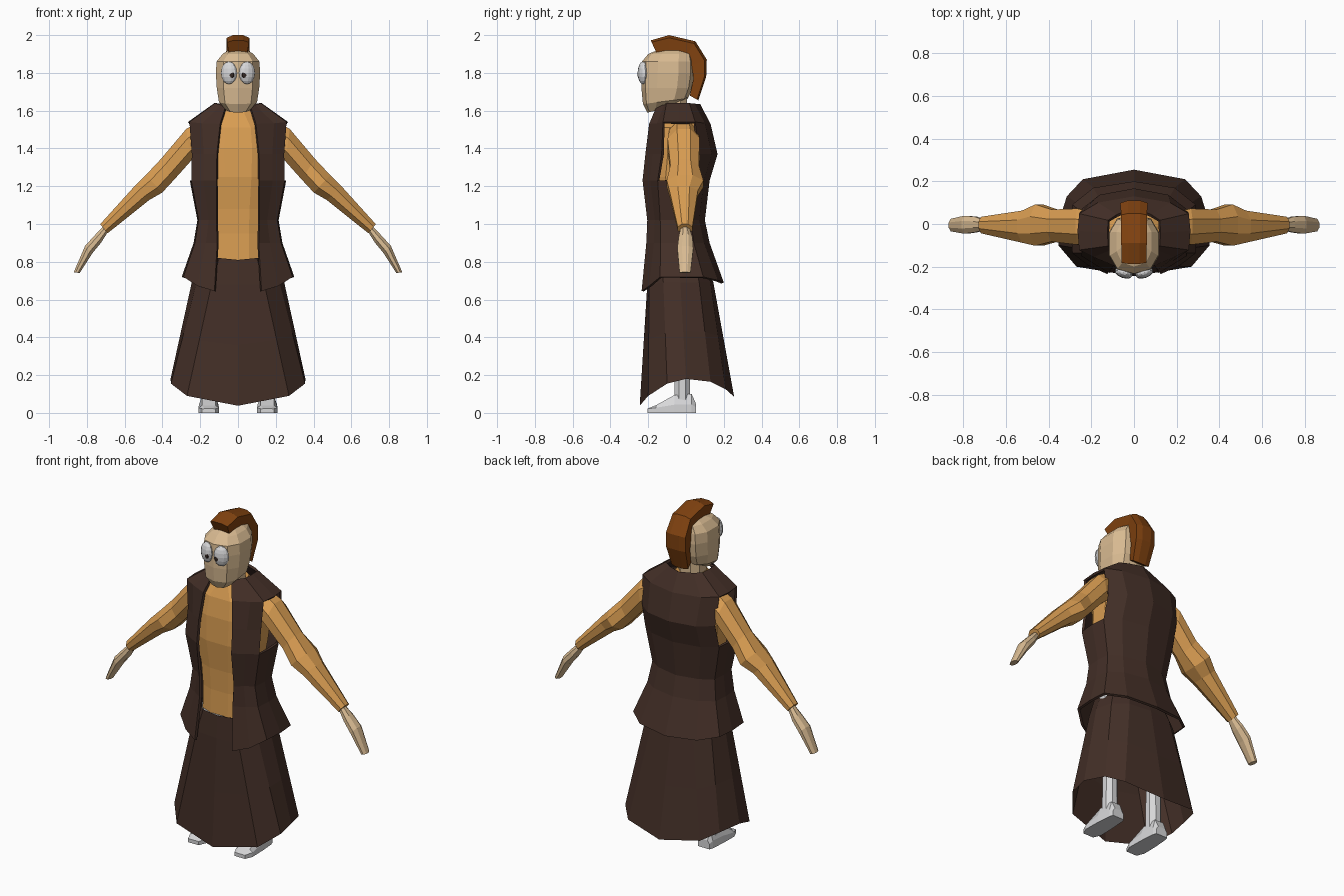
import bpy, bmesh, math
from mathutils import Vector

if "Cube" in bpy.data.objects:
    bpy.data.objects.remove(bpy.data.objects["Cube"])


def material(name, rgb):
    m = bpy.data.materials.new(name)
    m.diffuse_color = (*rgb, 1)
    m.use_nodes = True
    m.node_tree.nodes["Principled BSDF"].inputs["Base Color"].default_value = m.diffuse_color
    return m


BROWN = material("dark brown cloth", (0.056, 0.028, 0.020))
ORANGE = material("orange cloth", (0.70, 0.34, 0.085))
SKIN = material("tan skin", (0.70, 0.50, 0.29))
HAIR = material("rust hair", (0.22, 0.055, 0.005))
WHITE = material("pale grey", (0.68, 0.68, 0.69))
PUPIL = material("dark pupil", (0.035, 0.022, 0.018))


def loft(name, rings, mat, closed=True, caps=True, skip=(), solid=0):
    """Skin a list of equal-length point rings; skip holds (row, column) gaps."""
    bm = bmesh.new()
    rows = [[bm.verts.new(p) for p in r] for r in rings]
    n = len(rows[0])
    for i in range(len(rows) - 1):
        for j in range(n if closed else n - 1):
            if (i, j) not in skip:
                k = (j + 1) % n
                bm.faces.new((rows[i][j], rows[i][k], rows[i + 1][k], rows[i + 1][j]))
    if caps:
        bm.faces.new(rows[0][::-1])
        bm.faces.new(rows[-1])
    bmesh.ops.recalc_face_normals(bm, faces=bm.faces)
    me = bpy.data.meshes.new(name)
    bm.to_mesh(me)
    bm.free()
    me.materials.append(mat)
    ob = bpy.data.objects.new(name, me)
    bpy.context.collection.objects.link(ob)
    if solid:
        mod = ob.modifiers.new("thickness", 'SOLIDIFY')
        mod.thickness = solid
        mod.offset = -1
    return ob


def oval(z, rx, y0, y1, n=10, tilt=0.0, sq=0.8):
    """Horizontal, slightly squared oval between y0 and y1; tilt raises the back."""
    pts = []
    for k in range(n):
        a = 2 * math.pi * (k + 0.5) / n
        c, s = math.cos(a), math.sin(a)
        c, s = (math.copysign(abs(v) ** sq, v) for v in (c, s))
        pts.append((rx * c, (y0 + y1) / 2 + (y1 - y0) / 2 * s, z + tilt * s))
    return pts


def limb_ring(side, top, bottom, y0, y1, n=8):
    """Ring across a limb, from its upper edge point to its lower edge point (x, z)."""
    t, b = Vector((top[0], 0, top[1])), Vector((bottom[0], 0, bottom[1]))
    pts = []
    for k in range(n):
        a = 2 * math.pi * (k + 0.5) / n
        p = (t + b) / 2 + (t - b) / 2 * math.cos(a) * 1.05
        pts.append((side * p.x, (y0 + y1) / 2 + (y1 - y0) / 2 * math.sin(a) * 1.05, p.z))
    return pts


def mirrored(half):
    """Full row from a right half running front to back centre."""
    return [(-x, y, z) for x, y, z in half] + [p for p in half[-2::-1]]


# Shirt torso
loft("shirt", [oval(z, rx, y0, y1, 12) for z, rx, y0, y1 in (
    (0.81, 0.17, -0.185, 0.08), (0.95, 0.17, -0.18, 0.07), (1.08, 0.18, -0.185, 0.07),
    (1.25, 0.21, -0.205, 0.09), (1.40, 0.22, -0.20, 0.12), (1.51, 0.20, -0.18, 0.10),
    (1.60, 0.08, -0.14, 0.04))], ORANGE)

# Skirt: waist, hip and uneven hem, with one row in between
waist = [(0, -.192, .81), (.10, -.190, .82), (.17, -.13, .83), (.185, -.05, .83),
         (.17, .04, .83), (.10, .085, .83), (0, .09, .83)]
hip = [(0, -.205, .68), (.14, -.195, .68), (.22, -.12, .69), (.245, -.03, .69),
       (.22, .07, .69), (.14, .13, .69), (0, .145, .69)]
hem = [(0, -.245, .038), (.27, -.20, .09), (.355, -.10, .155), (.357, 0, .18),
       (.315, .13, .165), (.24, .21, .125), (0, .255, .085)]
mid = [tuple(Vector(a).lerp(Vector(b), 0.5) * 1.0) for a, b in zip(hip, hem)]


def skirt_row(half):
    return [(-x, y, z) for x, y, z in half] + list(half[-2:0:-1])


loft("skirt", [skirt_row(r) for r in (waist, hip, mid, hem)], BROWN, caps=False)


# Open-fronted vest with armholes
def vest_row(z, xin, rx, yf, yb, ds=0.0, df=0.0):
    """ds and df shift the height of the side and of the front edge."""
    cy, d = (yf + yb) / 2, (yb - yf) / 2
    xf = max(xin + 0.02, 0.72 * rx)
    return mirrored([(xin, yf, z + df), (xf, yf + 0.04, z + df * 0.6 + ds * 0.3),
                     (0.97 * rx, cy - 0.55 * d, z + ds), (rx, cy, z + ds),
                     (0.97 * rx, cy + 0.5 * d, z + ds), (0.64 * rx, yb - 0.03, z + ds * 0.4),
                     (0, yb, z)])


vest_rows = [
    vest_row(1.635, 0.065, 0.125, -0.155, 0.075, 0.005, -0.01),
    vest_row(1.53, 0.095, 0.265, -0.195, 0.13, 0.01),
    vest_row(1.37, 0.112, 0.252, -0.215, 0.167),
    vest_row(1.23, 0.115, 0.255, -0.23, 0.125),
    vest_row(1.02, 0.115, 0.215, -0.205, 0.10),
    vest_row(0.90, 0.11, 0.235, -0.21, 0.125),
    vest_row(0.69, 0.125, 0.298, -0.235, 0.20, 0.03, -0.045),
]
holes = {(r, c) for r in (1, 2) for c in (2, 3, 8, 9)}
loft("vest", vest_rows, BROWN, closed=False, caps=False, skip=holes, solid=0.014)

# Neck and head
loft("neck", [oval(z, 0.075, -0.135, 0.01, 8) for z in (1.54, 1.70)], SKIN)
loft("head", [oval(z, rx, y0, y1, 10, t) for z, rx, y0, y1, t in (
    (1.605, 0.06, -0.205, -0.06, 0.015), (1.65, 0.105, -0.228, 0.01, 0.015),
    (1.72, 0.117, -0.236, 0.035, 0), (1.80, 0.122, -0.236, 0.047, 0),
    (1.86, 0.118, -0.233, 0.045, 0), (1.90, 0.085, -0.20, 0.035, 0),
    (1.925, 0.045, -0.14, 0.0, 0))], SKIN)

# Crest of hair: inner and outer side-view points, with half widths
crest = [((-.155, 1.905), (-.187, 1.972), .058), ((-.09, 1.905), (-.09, 2.0), .06),
         ((.0, 1.89), (.05, 1.967), .06), ((.03, 1.84), (.11, 1.87), .065),
         ((.04, 1.77), (.107, 1.78), .065), ((.02, 1.68), (.065, 1.655), .055)]
rings = []
for (iy, iz), (oy, oz), w in crest:
    sy, sz = oy + (iy - oy) * 0.15, oz + (iz - oz) * 0.15
    rings.append([(-w * .85, iy, iz), (-w, sy, sz), (-w * .45, oy, oz),
                  (w * .45, oy, oz), (w, sy, sz), (w * .85, iy, iz)])
loft("hair_crest", rings, HAIR)


def ball(name, loc, scale, turn, mat, seg=12):
    bpy.ops.mesh.primitive_uv_sphere_add(segments=seg, ring_count=8, radius=1, location=loc,
                                         rotation=(0, 0, turn))
    ob = bpy.context.object
    ob.name, ob.scale = name, scale
    ob.data.materials.append(mat)


for s, label in ((1, "right"), (-1, "left")):
    # Eyes
    ball("eye_" + label, (s * .048, -.228, 1.80), (.044, .026, .06), s * .3, WHITE)
    ball("pupil_" + label, (s * .034, -.249, 1.79), (.016, .008, .019), s * .15, PUPIL, 8)

    # Sleeve from shoulder through elbow to wrist
    loft("sleeve_" + label, [limb_ring(s, *r) for r in (
        ((.20, 1.55), (.19, 1.38), -.09, .06), ((.275, 1.505), (.25, 1.33), -.10, .075),
        ((.41, 1.345), (.335, 1.235), -.085, .07), ((.49, 1.26), (.40, 1.165), -.105, .095),
        ((.55, 1.20), (.47, 1.125), -.09, .065), ((.73, 1.00), (.69, .95), -.045, .035))], ORANGE)

    # Hand
    loft("hand_" + label, [limb_ring(s, *r) for r in (
        ((.715, .985), (.69, .955), -.03, .02), ((.755, .945), (.725, .90), -.04, .035),
        ((.81, .885), (.77, .845), -.047, .04), ((.87, .745), (.838, .74), -.035, .025))], SKIN)

    # Leg and wedge-shaped foot
    loft("leg_" + label, [[(s * .155 + r * math.cos(a), -.02 + r * math.sin(a), z)
                           for a in (math.pi * (k + .5) / 4 for k in range(8))]
                          for z, r in ((.06, .045), (.30, .043), (.78, .06))], WHITE)
    loft("foot_" + label, [[(s * .155 + w, y, .0), (s * .155 + w, y, .015 + zt * .3),
                            (s * .155 + w * .65, y, zt), (s * .155 - w * .65, y, zt),
                            (s * .155 - w, y, .015 + zt * .3), (s * .155 - w, y, .0)]
                           for y, w, zt in ((-.205, .035, .022), (-.16, .054, .04),
                                            (-.06, .052, .095), (.03, .045, .10),
                                            (.052, .038, .05))], WHITE)
